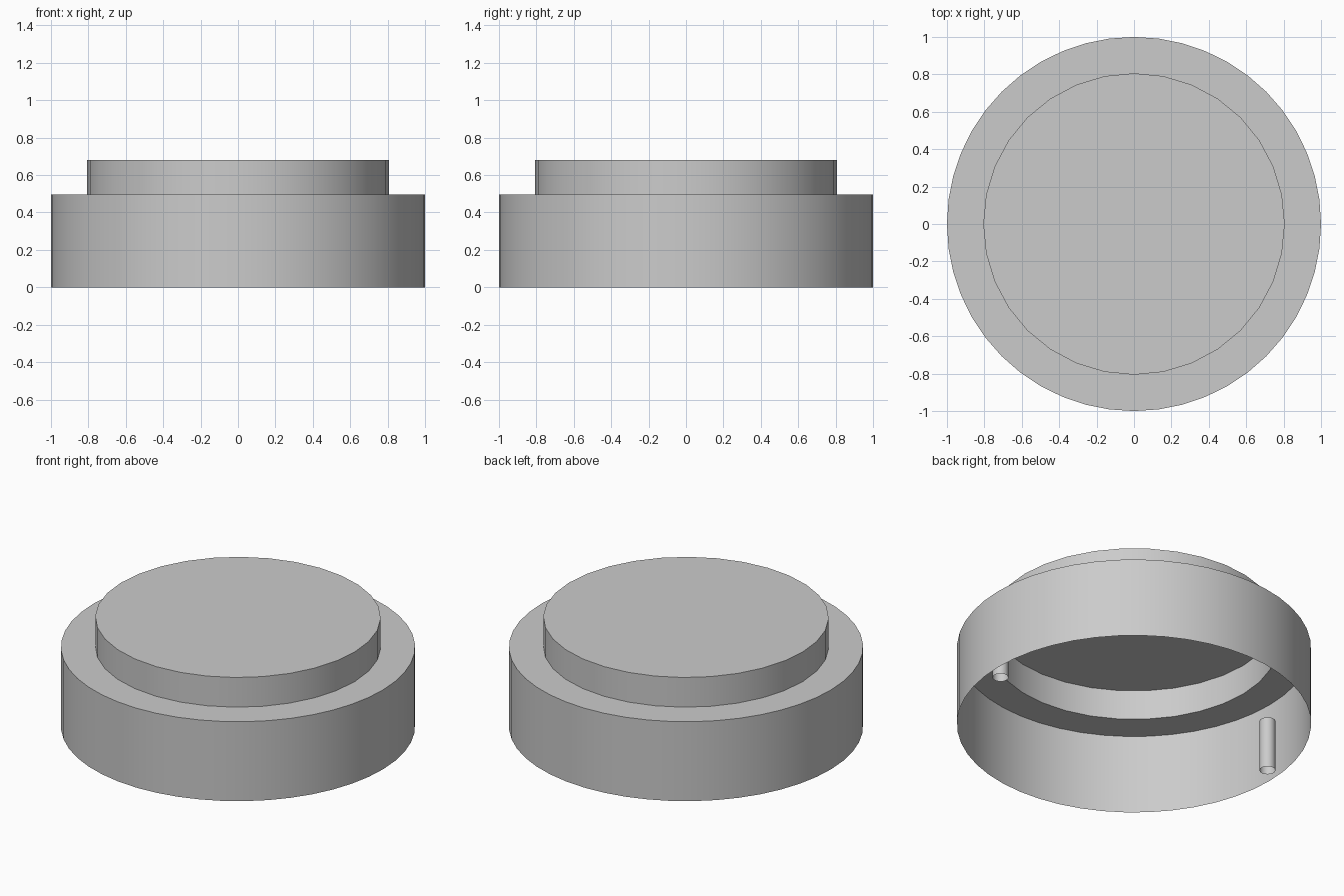
import bpy
import bmesh
import math
from mathutils import Matrix, Vector

cube = bpy.data.objects.get("Cube")
if cube:
    bpy.data.objects.remove(cube, do_unlink=True)

OUTER_R, INNER_R = 1.0, 0.806
SHOULDER_Z, TOP_Z = 0.495, 0.68
PEG_R, PEG_HEIGHT = 0.045, 0.32
PEG_DISTANCE, PEG_ANGLE = 0.918, math.radians(-5.2)

grey = bpy.data.materials.new("plain grey")
grey.use_nodes = True
grey.diffuse_color = (0.6, 0.6, 0.6, 1)
grey.node_tree.nodes["Principled BSDF"].inputs["Base Color"].default_value = (0.6, 0.6, 0.6, 1)


def add_wall(bm, radius, sides, z0, z1):
    """Add an open cylinder wall; return its lower and upper edge loops."""
    ring = bmesh.ops.create_circle(bm, segments=sides, radius=radius,
                                   matrix=Matrix.Translation((0, 0, z0)))
    low = list({e for v in ring["verts"] for e in v.link_edges})
    geom = bmesh.ops.extrude_edge_only(bm, edges=low)["geom"]
    verts = [g for g in geom if isinstance(g, bmesh.types.BMVert)]
    bmesh.ops.translate(bm, verts=verts, vec=(0, 0, z1 - z0))
    high = [e for e in bm.edges if e.verts[0] in verts and e.verts[1] in verts]
    return low, high


def finish(bm, name, location=(0, 0, 0)):
    bmesh.ops.recalc_face_normals(bm, faces=bm.faces[:])
    mesh = bpy.data.meshes.new(name)
    bm.to_mesh(mesh)
    bm.free()
    mesh.materials.append(grey)
    obj = bpy.data.objects.new(name, mesh)
    obj.location = location
    bpy.context.collection.objects.link(obj)
    bpy.ops.object.select_all(action="DESELECT")
    obj.select_set(True)
    bpy.context.view_layer.objects.active = obj
    bpy.ops.object.shade_smooth_by_angle(angle=math.radians(30))
    return obj


# Hollow stepped cap: skirt, shoulder, raised wall and flat top
bm = bmesh.new()
skirt_low, skirt_high = add_wall(bm, OUTER_R, 48, 0, SHOULDER_Z)
raised_low, raised_high = add_wall(bm, INNER_R, 32, SHOULDER_Z, TOP_Z)
bmesh.ops.bridge_loops(bm, edges=skirt_high + raised_low)
bmesh.ops.edgeloop_fill(bm, edges=raised_high)
finish(bm, "stepped_cap")

# Two hollow pegs standing inside the skirt, opposite each other
direction = Vector((math.cos(PEG_ANGLE), math.sin(PEG_ANGLE), 0))
for name, side in (("left_peg", 1), ("right_peg", -1)):
    bm = bmesh.new()
    add_wall(bm, PEG_R, 24, 0, PEG_HEIGHT)
    finish(bm, name, direction * PEG_DISTANCE * side)
